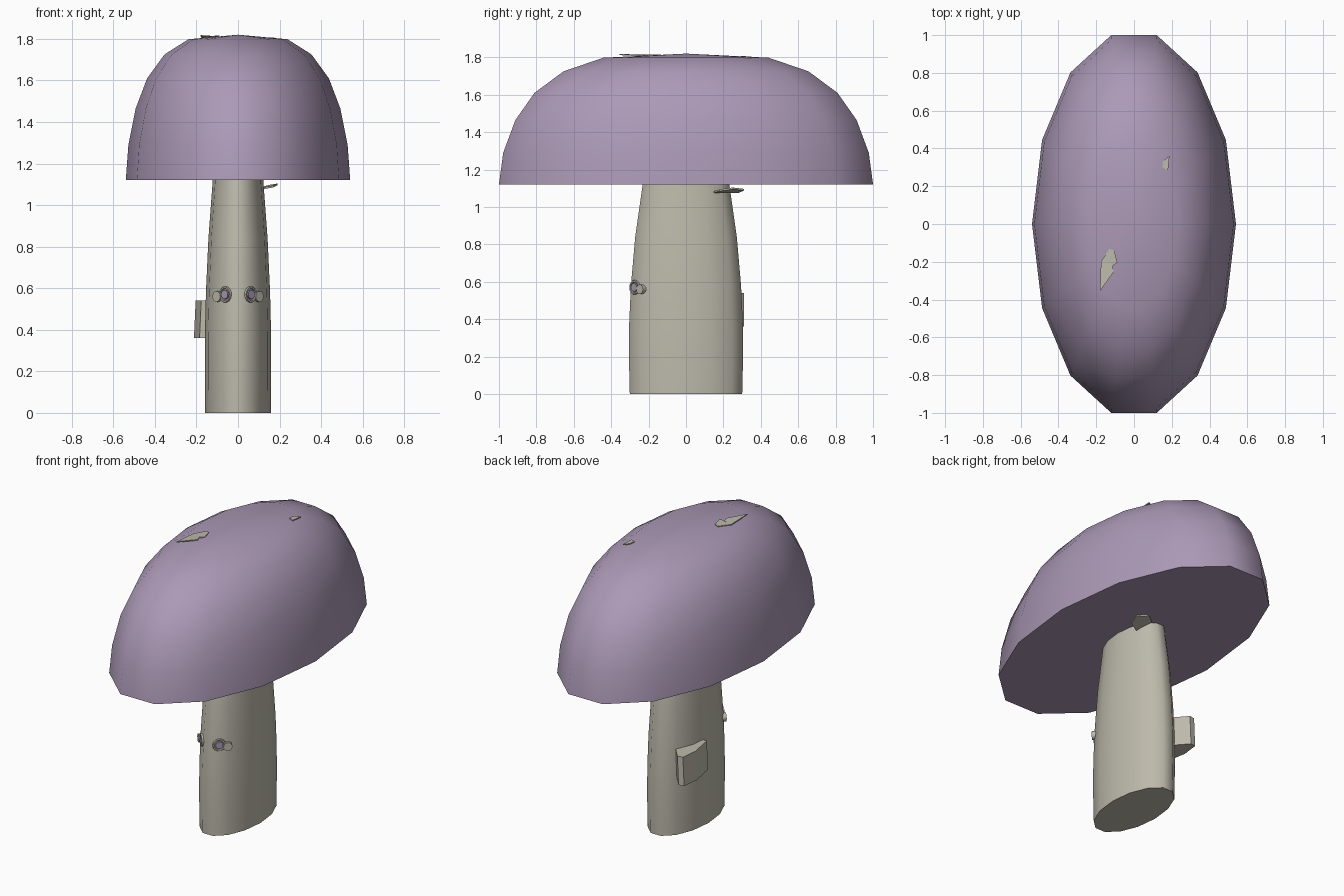
import bpy, bmesh, math
from mathutils import Vector

if "Cube" in bpy.data.objects:
    bpy.data.objects.remove(bpy.data.objects["Cube"])


def material(name, rgb):
    m = bpy.data.materials.new(name)
    m.diffuse_color = (*rgb, 1)
    m.use_nodes = True
    m.node_tree.nodes["Principled BSDF"].inputs["Base Color"].default_value = m.diffuse_color
    return m


PURPLE = material("dusty purple", (0.41, 0.32, 0.47))
CREAM = material("warm cream", (0.51, 0.49, 0.41))


def finish(name, bm, mat, smooth=None):
    bmesh.ops.recalc_face_normals(bm, faces=bm.faces)
    me = bpy.data.meshes.new(name)
    bm.to_mesh(me)
    bm.free()
    me.materials.append(mat)
    ob = bpy.data.objects.new(name, me)
    bpy.context.collection.objects.link(ob)
    if smooth:
        bpy.ops.object.select_all(action='DESELECT')
        ob.select_set(True)
        bpy.context.view_layer.objects.active = ob
        bpy.ops.object.shade_smooth_by_angle(angle=math.radians(smooth))
    return ob


def oval_loft(name, rx, ry, profile, mat, tip=None, sides=14):
    """Stack oval rings of (scale, z); close with a flat base and a flat or pointed top."""
    bm = bmesh.new()
    rings = []
    for s, z in profile:
        rings.append([bm.verts.new((rx * s * math.cos(k * math.tau / sides),
                                    ry * s * math.sin(k * math.tau / sides), z))
                      for k in range(sides)])
    for a, b in zip(rings, rings[1:]):
        for k in range(sides):
            n = (k + 1) % sides
            bm.faces.new((a[k], a[n], b[n], b[k]))
    bm.faces.new(rings[0][::-1])
    if tip is None:
        bm.faces.new(rings[-1])
    else:
        t = bm.verts.new((0, 0, tip))
        for k in range(sides):
            bm.faces.new((rings[-1][k], rings[-1][(k + 1) % sides], t))
    ob = finish(name, bm, mat, 45)
    # crisp rim around the top disc
    me = ob.data
    sharp = me.attributes.get("sharp_edge") or me.attributes.new("sharp_edge", 'BOOLEAN', 'EDGE')
    zt = profile[-1][1]
    for e in me.edges:
        if all(abs(me.vertices[v].co.z - zt) < 1e-4 for v in e.vertices):
            sharp.data[e.index].value = True
    return ob


def slab(name, points, mat, offset):
    """Polygon extruded by an offset vector."""
    bm = bmesh.new()
    f = bm.faces.new([bm.verts.new(p) for p in points])
    ext = bmesh.ops.extrude_face_region(bm, geom=[f], use_keep_orig=True)
    verts = [g for g in ext["geom"] if isinstance(g, bmesh.types.BMVert)]
    bmesh.ops.translate(bm, verts=verts, vec=offset)
    return finish(name, bm, mat)


# Cap and stem
oval_loft("cap", 0.54, 1.026,
          [(1, 1.12), (0.977, 1.29), (0.912, 1.465), (0.81, 1.61), (0.655, 1.725), (0.442, 1.798)],
          PURPLE, tip=1.82)
oval_loft("stem", 0.16, 0.313,
          [(0.985, 0), (1, 0.2), (0.995, 0.38), (0.965, 0.58), (0.89, 0.84), (0.755, 1.13)], CREAM)

# Curved pocket on the left of the stem
slab("side_pocket",
     [(x, y, 0.36) for x, y in ((-0.10, 0.235), (-0.165, 0.31), (-0.20, 0.305),
                                (-0.212, 0.20), (-0.195, 0.10), (-0.185, 0.045), (-0.14, 0.045))],
     CREAM, (0.008, 0, 0.18))

# Loose flake under the cap
slab("under_cap_flake",
     [(0.11, 0.15, 1.075), (0.17, 0.18, 1.085), (0.19, 0.25, 1.095),
      (0.15, 0.31, 1.088), (0.10, 0.28, 1.075)], CREAM, (0, 0, 0.009))

# Flakes on top of the cap
slab("front_cap_flake",
     [(-0.18, -0.355, 1.812), (-0.105, -0.25, 1.806), (-0.12, -0.21, 1.808), (-0.175, -0.20, 1.804)],
     CREAM, (0, 0, 0.006))
slab("front_cap_flake_tip",
     [(-0.175, -0.20, 1.805), (-0.12, -0.225, 1.807), (-0.088, -0.205, 1.811),
      (-0.105, -0.14, 1.811), (-0.13, -0.13, 1.808)], CREAM, (0, 0, 0.005))
slab("rear_cap_flake",
     [(0.15, 0.30, 1.801), (0.18, 0.285, 1.799), (0.188, 0.36, 1.796), (0.155, 0.335, 1.799)],
     CREAM, (0, 0, 0.006))


def disc(name, centre, normal, radius, depth, mat):
    bm = bmesh.new()
    bmesh.ops.create_cone(bm, cap_ends=True, segments=12, radius1=radius, radius2=radius, depth=depth)
    ob = finish(name, bm, mat, 40)
    ob.location = centre
    ob.rotation_euler = Vector(normal).to_track_quat('Z', 'Y').to_euler()


# Mirrored eyes: ring, purple centre and a small outer peg
for side, s in (("left", -1), ("right", 1)):
    n = Vector((s * 0.68, -0.73, 0))
    c = Vector((s * 0.061, -0.274, 0.57))
    bpy.ops.mesh.primitive_torus_add(major_segments=14, minor_segments=6, major_radius=0.033,
                                     minor_radius=0.007, location=c,
                                     rotation=n.to_track_quat('Z', 'Y').to_euler())
    ring = bpy.context.object
    ring.name = side + "_eye_ring"
    ring.data.materials.append(CREAM)
    bpy.ops.object.shade_smooth_by_angle(angle=math.radians(60))
    disc(side + "_eye_centre", c + n * 0.002, n, 0.022, 0.009, PURPLE)
    disc(side + "_eye_peg", (s * 0.094, -0.237, 0.56), n, 0.026, 0.03, CREAM)
